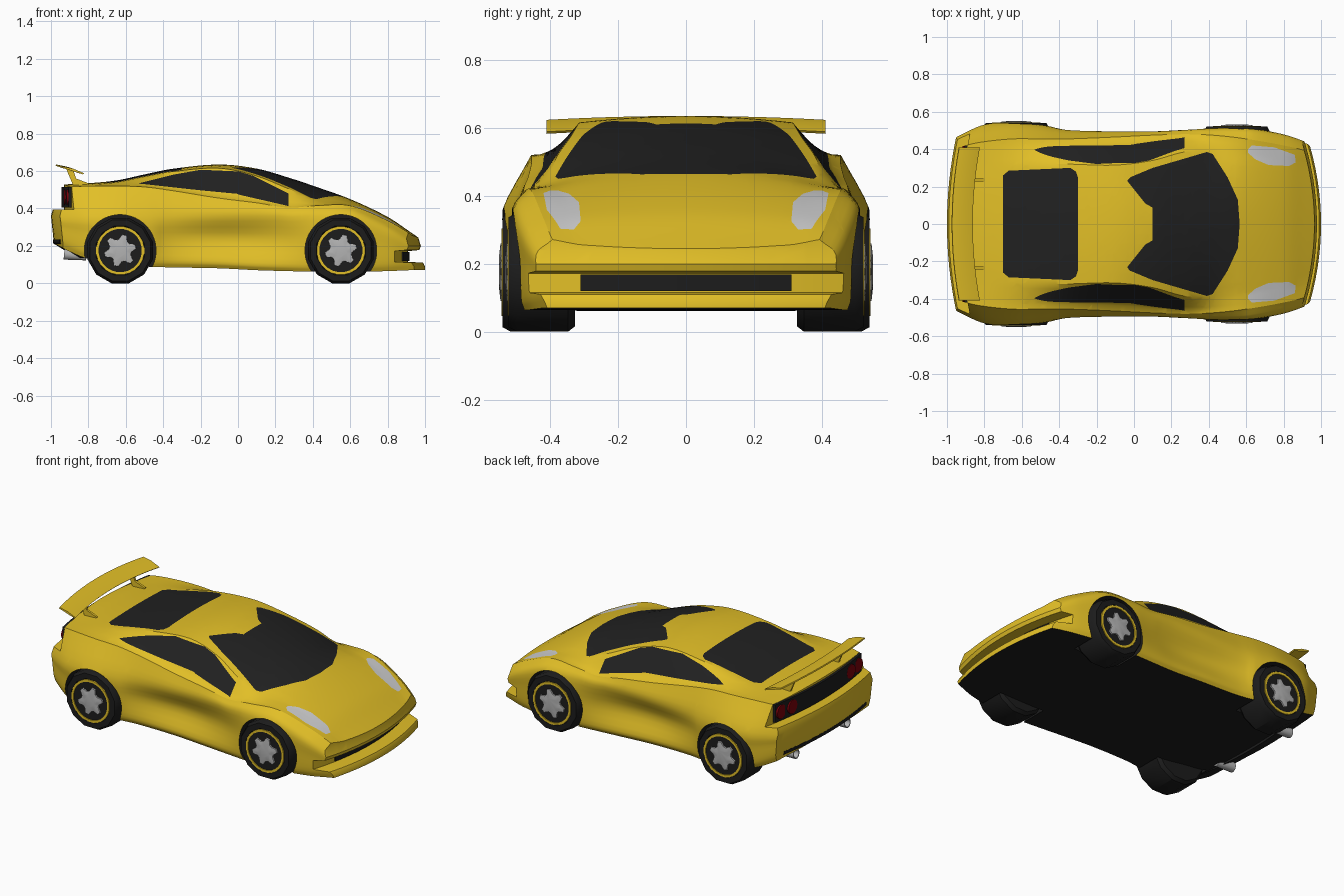
import bpy, bmesh, math
from mathutils import Vector, Matrix

if "Cube" in bpy.data.objects:
    bpy.data.objects.remove(bpy.data.objects["Cube"])


def material(name, r, g, b):
    mat = bpy.data.materials.new(name)
    mat.use_nodes = True
    mat.diffuse_color = (r, g, b, 1)
    mat.node_tree.nodes["Principled BSDF"].inputs["Base Color"].default_value = (r, g, b, 1)
    return mat


yellow = material("yellow paint", .76, .52, .02)
dark = material("black trim", .012, .012, .012)
glass = material("dark glass", .015, .015, .015)
lamp = material("headlight grey", .62, .62, .62)
silver = material("silver metal", .45, .45, .45)
red = material("dark red lamp", .2, .0, .003)


def make_object(name, verts, faces, mats, indices=None, angle=30):
    mesh = bpy.data.meshes.new(name)
    mesh.from_pydata(verts, [], faces)
    for mat in mats:
        mesh.materials.append(mat)
    if indices:
        mesh.polygons.foreach_set("material_index", indices)
    bm = bmesh.new()
    bm.from_mesh(mesh)
    bmesh.ops.remove_doubles(bm, verts=bm.verts, dist=1e-5)
    bmesh.ops.recalc_face_normals(bm, faces=bm.faces)
    bm.to_mesh(mesh)
    bm.free()
    obj = bpy.data.objects.new(name, mesh)
    bpy.context.collection.objects.link(obj)
    smooth(obj, angle)
    return obj


def smooth(obj, angle):
    bpy.ops.object.select_all(action='DESELECT')
    obj.select_set(True)
    bpy.context.view_layer.objects.active = obj
    bpy.ops.object.shade_smooth_by_angle(angle=math.radians(angle))


def spline(keys, x):
    """Smooth curve through rows of (x, values...)."""
    i = max(k for k in range(len(keys) - 1) if k == 0 or keys[k][0] <= x)
    a, b = Vector(keys[i]), Vector(keys[i + 1])
    p, n = Vector(keys[max(i - 1, 0)]), Vector(keys[min(i + 2, len(keys) - 1)])
    h = b[0] - a[0]
    t = (x - a[0]) / h
    ta, tb = (b - p) * (h / (b[0] - p[0])), (n - a) * (h / (n[0] - a[0]))
    return (a * (2*t**3 - 3*t*t + 1) + ta * (t**3 - 2*t*t + t)
            + b * (3*t*t - 2*t**3) + tb * (t**3 - t*t))[1:]


def bridge(rings, count, closed=False):
    """Quads between successive rings, with end caps unless closed."""
    faces = []
    pairs = rings if closed else rings - 1
    for i in range(pairs):
        k = (i + 1) % rings
        for j in range(count):
            m = (j + 1) % count
            faces.append((i*count + j, i*count + m, k*count + m, k*count + j))
    if not closed:
        faces += [tuple(range(count)), tuple(range((rings - 1)*count, rings*count))]
    return faces


def slab(name, profile, half, mats, y0=0, bow=True, droop=0):
    """Sweep an (x, z) profile across the car, bowed in plan like the bumpers."""
    steps = 24
    verts = []
    for s in range(steps + 1):
        y = half * (2*s/steps - 1)
        q = (y / .42)**2 if bow else 0
        for x, z in profile:
            verts.append((x - q * (.06 if x > 0 else -.04), y0 + y, z - droop*q))
    return make_object(name, verts, bridge(steps + 1, len(profile)), mats)


def lathe(name, profile, segs, centre, side, mats, star=1):
    """Turn (radius, outward offset) rows about the axle."""
    verts = []
    for r, out in profile:
        for j in range(segs):
            a = math.tau * (j + .5) / segs
            k = r * (star if j % 4 > 1 else 1)
            verts.append((centre[0] + k*math.cos(a), side*(centre[1] + out), centre[2] + k*math.sin(a)))
    return make_object(name, verts, bridge(len(profile), segs), mats)


# Body stations: x, half width, floor, shoulder y, shoulder z, roof edge y, crown, top z
stations = [
    (-1.05, .41, .25, .37, .50, .28, .01, .52),
    (-.9, .485, .17, .42, .515, .30, .01, .53),
    (-.8, .525, .13, .44, .52, .31, .01, .535),
    (-.65, .54, .11, .455, .52, .315, .01, .55),
    (-.5, .525, .09, .455, .515, .32, .012, .582),
    (-.35, .502, .085, .455, .495, .32, .015, .612),
    (-.1, .495, .08, .465, .455, .315, .02, .635),
    (.1, .495, .07, .475, .43, .34, .04, .613),
    (.27, .503, .065, .48, .405, .385, .06, .565),
    (.42, .51, .062, .475, .415, .39, .07, .515),
    (.6, .51, .062, .455, .415, .37, .03, .45),
    (.8, .475, .065, .42, .335, .34, .015, .355),
    (.92, .435, .07, .39, .265, .32, .012, .275),
    (1.04, .385, .07, .34, .18, .27, .01, .192)]


def section(x):
    w, zb, sy, zs, ry, crown, zt = spline(stations, x)
    zr = zt - crown
    zm = min(.36, zs - .05)
    scoop = .045 * max(0, math.cos((x + .03) * 3.6)) if abs(x) < .42 else 0
    flank = [(0, w*.96, zb), (1, w*.99, zb + .04), (2, w - scoop, (zb + zm)/2 + .02),
             (3, w, zm), (4, sy, zs)]
    half = [(0, zb), (w*.5, zb)] + [tuple(spline(flank, t/4)) for t in range(17)]
    waist = (sy + (ry - sy)*.2, zs + (zr - zs)*.1)
    half += [waist] + [(waist[0] + (ry - waist[0])*t/4, waist[1] + (zr - waist[1])*t/4) for t in (1, 2, 3)]
    half += [(ry*(1 - t/6), zt - crown*(1 - t/6)**2) for t in range(7)]
    return half + [(-y, z) for y, z in half[-2:0:-1]]


# Body shell, floor in black
rows = 90
verts = []
for i in range(rows):
    x = -1.05 + 2.09*i/(rows - 1)
    ring = section(x)
    verts += [(x, y, z) for y, z in ring]
count = len(ring)
faces = bridge(rows, count)
floor = [1 if len(f) == 4 and f[0] % count in (0, 1, count - 2, count - 1) else 0 for f in faces]
body = make_object("body", verts, faces, [yellow, dark, glass, lamp], floor)

# Cutters for nose with grille slot, tail, and wheel arches
cutters = [
    slab("nose_cutter", [(1.3, .4), (.955, .4), (.965, .24), (.978, .2), (.97, .178), (.91, .172),
                         (.91, .115), (.99, .11), (1, .09), (1, 0), (1.3, 0)], .7, [yellow, dark]),
    slab("tail_cutter", [(-1.3, 0), (-.96, 0), (-.985, .22), (-1, .36), (-.99, .395),
                         (-.93, .395), (-.93, .7), (-1.3, .7)], .7, [yellow, dark])]
wheels = {"rear": (-.63, .54, .175), "front": (.55, .522, .175)}
for side in (1, -1):
    for centre in wheels.values():
        arch = lathe("arch_cutter", [(.192, -.2), (.192, .2)], 48, centre, side, [yellow, dark])
        for p in arch.data.polygons:
            p.material_index = 1
        cutters.append(arch)
for cutter in cutters:
    cutter.hide_render = True
    mod = body.modifiers.new("cut", 'BOOLEAN')
    mod.operation, mod.solver, mod.object = 'DIFFERENCE', 'EXACT', cutter
    bpy.context.view_layer.objects.active = body
    bpy.ops.object.modifier_apply(modifier=mod.name)
    bpy.data.objects.remove(cutter)


def paint(bm, polygon, axis, index, keep):
    """Cut a convex outline, projected along an axis, into the shell and colour it."""
    lift = (lambda u, v: Vector((u, v, 0))) if axis == 'Z' else (lambda u, v: Vector((u, 0, v)))
    view = Vector((0, 0, 1)) if axis == 'Z' else Vector((0, 1, 0))
    pts = [lift(*p) for p in polygon]
    middle = sum(pts, Vector()) / len(pts)
    chosen = [f for f in bm.faces if f.material_index != 1 and keep(f)]
    for a, b in zip(pts, pts[1:] + pts[:1]):
        normal = (b - a).cross(view).normalized()
        if normal.dot(middle - a) < 0:
            normal.negate()
        geom = set(chosen)
        for f in chosen:
            geom.update(f.edges, f.verts)
        cut = bmesh.ops.bisect_plane(bm, geom=list(geom), dist=1e-6, plane_co=a, plane_no=normal)
        chosen = [f for f in cut["geom"] if isinstance(f, bmesh.types.BMFace)
                  and normal.dot(f.calc_center_median() - a) > 0]
    for f in chosen:
        f.material_index = index


# Windows and headlights
bm = bmesh.new()
bm.from_mesh(body.data)
for s in (1, -1):
    upper = lambda f: f.normal.z > .2 and f.calc_center_median().z > .2
    flank = lambda f: f.calc_center_median().y * s > .25 and f.calc_center_median().z > .38
    for outline in (
            [(.1, 0), (.565, 0), (.555, .13), (.5, .25), (.42, .375), (.39, .385), (.1, .3)],
            [(.1, .06), (.1, .3), (-.02, .25), (-.035, .235), (-.035, .17), (-.02, .155), (.06, .11)]):
        paint(bm, [(x, y*s) for x, y in outline], 'Z', 2, upper)
    paint(bm, [(x, y*s) for x, y in
               [(-.7, 0), (-.7, .26), (-.67, .285), (-.34, .3), (-.31, .28), (-.3, .25), (-.3, 0)]], 'Z', 2, upper)
    paint(bm, [(x, y*s) for x, y in
               [(.61, .4), (.63, .42), (.75, .41), (.86, .37), (.865, .33), (.83, .31), (.72, .315), (.65, .345),
                (.61, .38)]], 'Z', 3, upper)
    paint(bm, [(-.55, .53), (-.35, .58), (-.2, .607), (0, .598), (0, .475), (-.2, .497)], 'Y', 2, flank)
    paint(bm, [(0, .475), (0, .598), (.08, .575), (.27, .48), (.27, .413)], 'Y', 2, flank)
bm.to_mesh(body.data)
bm.free()
smooth(body, 30)

# Grille, tail panel, rear valance and wing
slab("grille", [(.908, .12), (.918, .12), (.918, .168), (.908, .168)], .31, [dark])
slab("tail_panel", [(-.945, .405), (-.945, .515), (-.925, .515), (-.925, .405)], .42, [dark])
slab("rear_valance", [(-.99, .235), (-.99, .215), (-.86, .135), (-.86, .17)], .4, [dark])
slab("rear_wing", [(-.972, .635), (-.92, .625), (-.862, .6), (-.868, .594), (-.925, .612), (-.975, .628)],
     .41, [yellow], droop=.012)

for s, label in ((1, "left"), (-1, "right")):
    slab(label + "_wing_support", [(-.92, .615), (-.88, .602), (-.865, .56), (-.8, .535), (-.8, .52), (-.88, .52)],
         .007, [yellow], y0=.235*s, bow=False)

    # Paired round tail lamps and exhaust pipe
    for k, y in enumerate((.285, .375)):
        lens = lathe(f"{label}_tail_lamp_{k}", [(.042, -.01), (.042, .005)], 20, (0, 0, 0), 1, [red])
        lens.matrix_world = Matrix.Translation((-.945 + .04*(y/.42)**2, y*s, .46)) @ Matrix.Rotation(math.pi/2, 4, 'Z')
    pipe = lathe(label + "_exhaust", [(.022, -.08), (.03, .04), (.024, .04), (.02, .0)], 16, (0, 0, 0), 1, [silver])
    pipe.matrix_world = (Matrix.Translation((-.89, .25*s, .152)) @ Matrix.Rotation(.1, 4, 'Y')
                         @ Matrix.Rotation(math.pi/2, 4, 'Z'))

    # Wheels: tyre, painted rim ring, star hub
    for end, centre in wheels.items():
        tag = f"{end}_{label}_"
        lathe(tag + "tyre", [(.165, -.195), (.181, -.175), (.181, -.025), (.168, 0), (.135, 0), (.128, -.012)],
              12, centre, s, [dark])
        lathe(tag + "rim_ring", [(.13, -.02), (.13, .003), (.116, .003), (.116, -.02)], 24, centre, s, [yellow])
        lathe(tag + "rim_disc", [(.117, -.02), (.117, -.002)], 24, centre, s, [dark])
        lathe(tag + "hub", [(.088, -.01), (.085, .006), (.05, .01)], 24, centre, s, [silver], star=.7)
